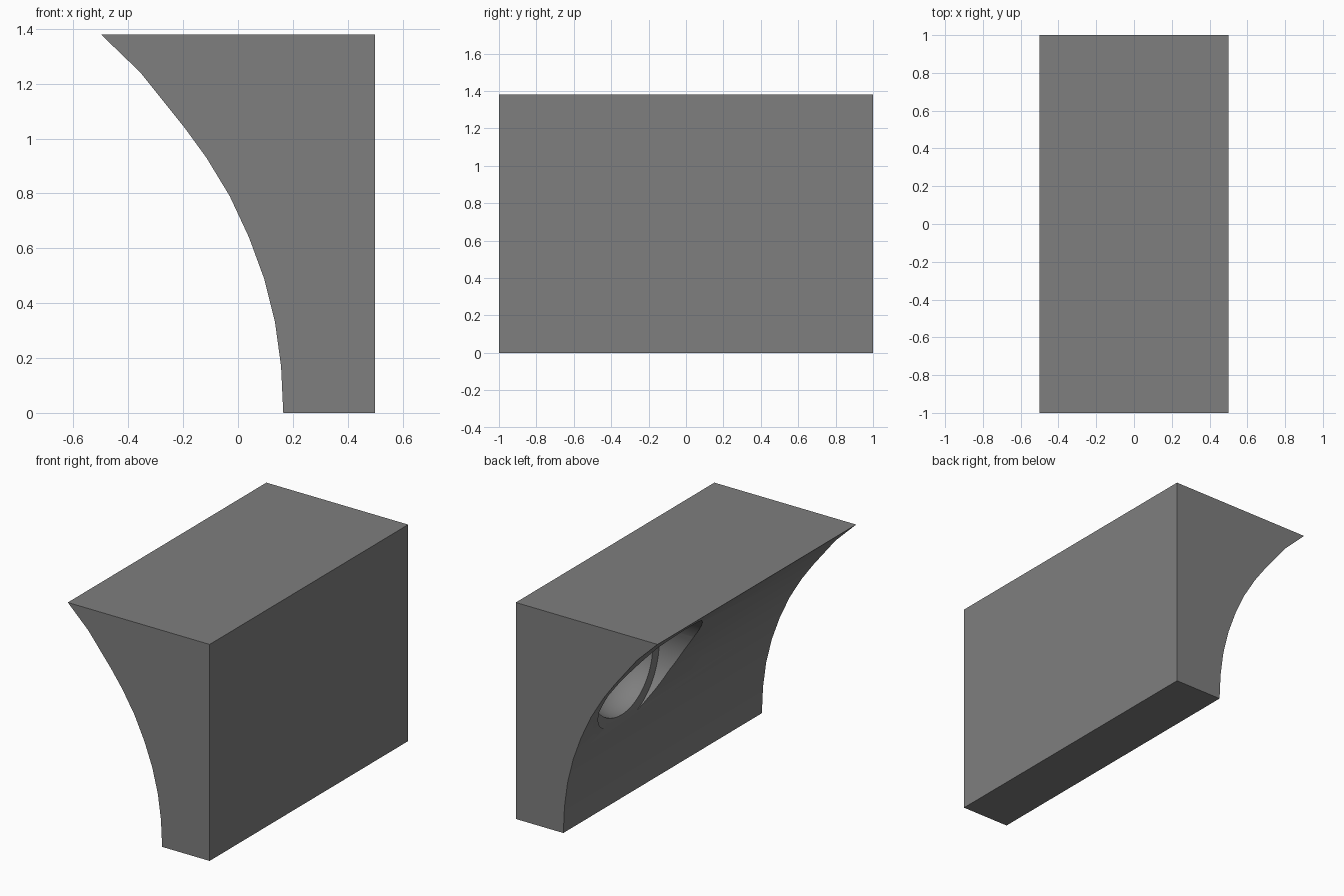
import bpy, bmesh, math

cube = bpy.data.objects.get("Cube")
if cube:
    bpy.data.objects.remove(cube, do_unlink=True)

grey = bpy.data.materials.new("plain_grey")
grey.use_nodes = True
COLOUR = (0.21, 0.21, 0.21, 1)
grey.diffuse_color = COLOUR
grey.node_tree.nodes["Principled BSDF"].inputs["Base Color"].default_value = COLOUR

LAMP_Y, LAMP_Z = 0.565, 0.93   # axis of the recess, running along x
SIDES = 64


def add_object(name, bm):
    bmesh.ops.recalc_face_normals(bm, faces=bm.faces)
    mesh = bpy.data.meshes.new(name)
    bm.to_mesh(mesh)
    bm.free()
    mesh.materials.append(grey)
    obj = bpy.data.objects.new(name, mesh)
    bpy.context.collection.objects.link(obj)
    return obj


def lathe(name, profile):
    """Closed solid turned about the lamp axis from (x, radius) points."""
    bm = bmesh.new()
    rings = []
    for x, r in profile:
        ring = []
        for i in range(SIDES):
            a = 2 * math.pi * i / SIDES
            ring.append(bm.verts.new((x, LAMP_Y + r * math.cos(a), LAMP_Z + r * math.sin(a))))
        rings.append(ring)
    for a, b in zip(rings, rings[1:]):
        for i in range(SIDES):
            j = (i + 1) % SIDES
            bm.faces.new((a[i], a[j], b[j], b[i]))
    bm.faces.new(rings[0])
    bm.faces.new(rings[-1])
    return add_object(name, bm)


def smooth(obj):
    bpy.ops.object.select_all(action='DESELECT')
    obj.select_set(True)
    bpy.context.view_layer.objects.active = obj
    bpy.ops.object.shade_smooth_by_angle(angle=math.radians(30))


# Block with a concave flank, extruded front to back
outline = [(0.5, 0), (0.5, 1.38), (-0.5, 1.38), (-0.355, 1.24), (-0.195, 1.04),
           (-0.115, 0.93), (-0.03, 0.79), (0.04, 0.64), (0.095, 0.49),
           (0.135, 0.33), (0.157, 0.17), (0.165, 0)]
bm = bmesh.new()
end = bm.faces.new([bm.verts.new((x, -1, z)) for x, z in outline])
extruded = bmesh.ops.extrude_face_region(bm, geom=[end])["geom"]
bmesh.ops.translate(bm, vec=(0, 2, 0),
                    verts=[v for v in extruded if isinstance(v, bmesh.types.BMVert)])
block = add_object("curved_block", bm)

# Round recess: straight bore, flat ring, then a rounded bowl
bowl = [(0.06 + 0.26 * math.sin(t), 0.315 * math.cos(t))
        for t in (math.pi / 2 * i / 12 for i in range(12))]
cutter = lathe("recess_cutter", [(-0.8, 0.38), (0.06, 0.38)] + bowl)
cutter.hide_render = True
cut = block.modifiers.new("recess", 'BOOLEAN')
cut.operation = 'DIFFERENCE'
cut.solver = 'EXACT'
cut.object = cutter
bpy.context.view_layer.objects.active = block
bpy.ops.object.modifier_apply(modifier=cut.name)
bpy.data.objects.remove(cutter, do_unlink=True)
smooth(block)

# Small bulb on a stem in the middle of the bowl
dome = [(0.11 - 0.07 * math.cos(t), 0.07 * math.sin(t))
        for t in (math.pi * i / 16 for i in range(1, 14))]
smooth(lathe("lamp_bulb", dome + [(0.33, 0.035)]))
